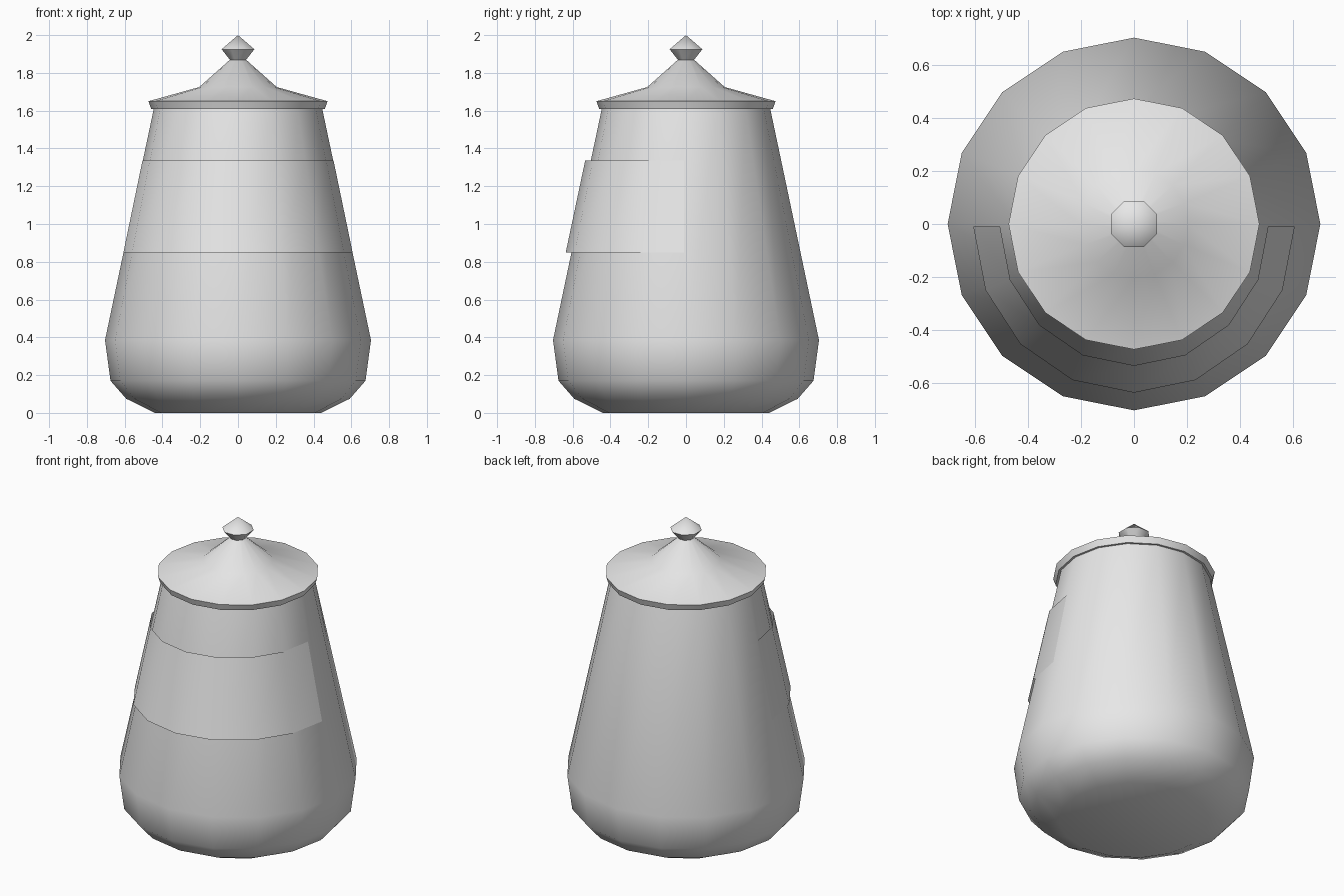
import bpy
import bmesh
import math

cube = bpy.data.objects.get("Cube")
if cube:
    bpy.data.objects.remove(cube, do_unlink=True)

grey = bpy.data.materials.new("light grey")
grey.use_nodes = True
grey.diffuse_color = (0.8, 0.8, 0.8, 1)
grey.node_tree.nodes["Principled BSDF"].inputs["Base Color"].default_value = (0.8, 0.8, 0.8, 1)


def finish(name, bm):
    mesh = bpy.data.meshes.new(name)
    bm.to_mesh(mesh)
    bm.free()
    mesh.materials.append(grey)
    obj = bpy.data.objects.new(name, mesh)
    bpy.context.collection.objects.link(obj)
    bpy.ops.object.select_all(action='DESELECT')
    obj.select_set(True)
    bpy.context.view_layer.objects.active = obj
    bpy.ops.object.shade_smooth_by_angle(angle=math.radians(50))
    return obj


def lathe(name, profile, sides, turn=0.0):
    """Spin (radius, height) points, listed bottom to top, into a closed solid."""
    bm = bmesh.new()
    rings = []
    for r, z in profile:
        angles = [turn + math.tau * i / sides for i in range(sides)]
        rings.append([bm.verts.new((r * math.cos(a), r * math.sin(a), z)) for a in angles])
    for low, high in zip(rings, rings[1:]):
        for i in range(sides):
            j = (i + 1) % sides
            bm.faces.new((low[i], low[j], high[j], high[i]))
    bm.faces.new(rings[0][::-1])
    bm.faces.new(rings[-1])
    bmesh.ops.remove_doubles(bm, verts=bm.verts, dist=1e-5)
    return finish(name, bm)


# Jar body, lid and its faceted knob
lathe("jar_body", [(0.44, 0), (0.592, 0.075), (0.675, 0.17), (0.704, 0.385), (0.445, 1.615)], 16)
lathe("lid", [(0.46, 1.61), (0.474, 1.65), (0.205, 1.725), (0.04, 1.872)], 16)
lathe("lid_knob", [(0.045, 1.868), (0.094, 1.925), (0, 2.0)], 8, math.pi / 8)

# Curved label wrapped around the front half
bm = bmesh.new()
steps = 8
rows = []
for rx, ry, z in ((0.607, 0.627, 0.848), (0.506, 0.524, 1.335)):
    angles = [math.pi + math.pi * i / steps for i in range(steps + 1)]
    rows.append([bm.verts.new((rx * math.cos(a), ry * math.sin(a) - 0.01, z)) for a in angles])
for i in range(steps):
    bm.faces.new((rows[0][i], rows[0][i + 1], rows[1][i + 1], rows[1][i]))
finish("front_label", bm)
